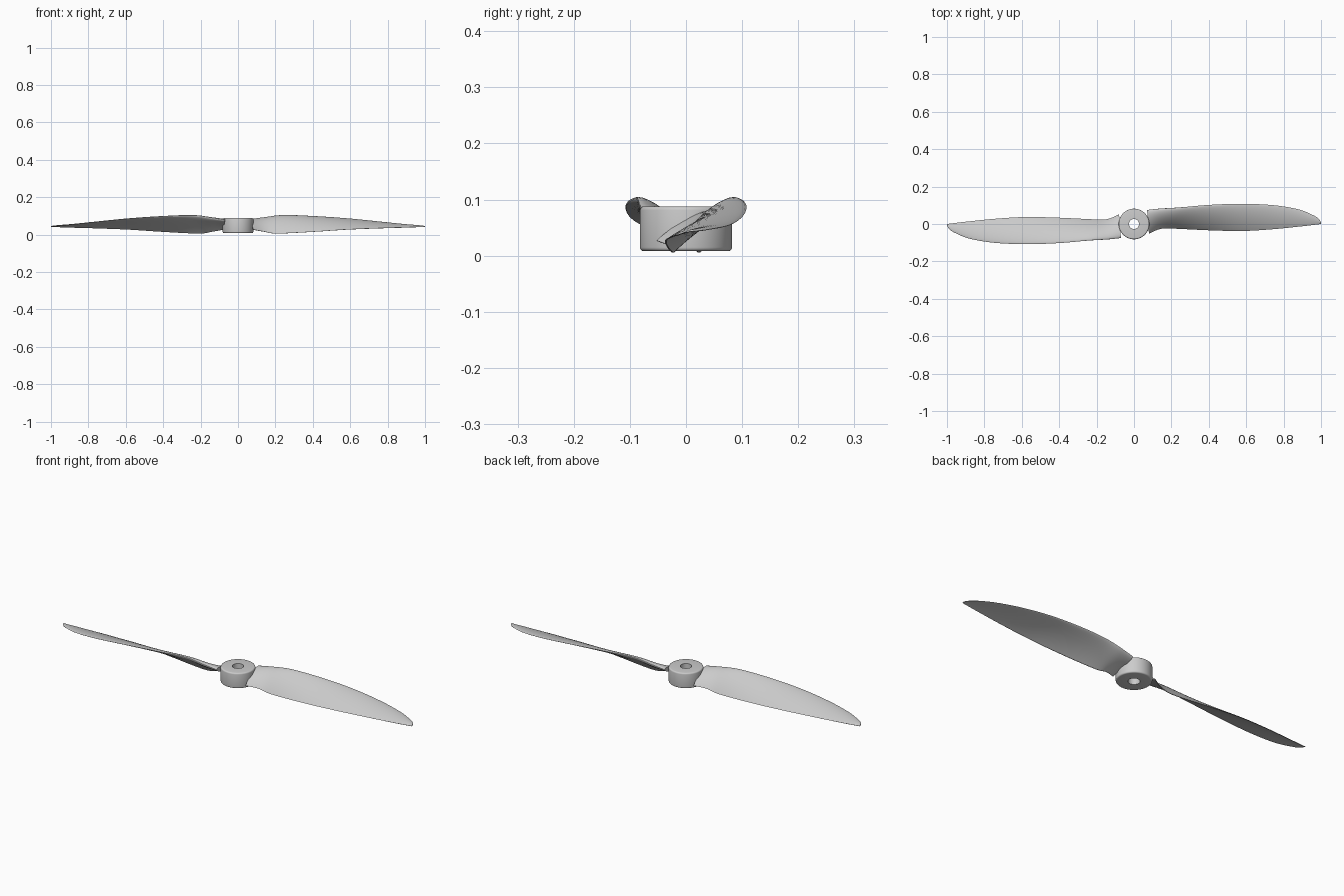
import bpy, bmesh, math
from mathutils import Vector, Matrix

cube = bpy.data.objects.get("Cube")
if cube:
    bpy.data.objects.remove(cube)

grey = bpy.data.materials.new("light grey")
grey.use_nodes = True
shade = (0.6, 0.6, 0.6, 1)
grey.diffuse_color = shade
grey.node_tree.nodes["Principled BSDF"].inputs["Base Color"].default_value = shade


def finish(name, bm, angle):
    """Turn a bmesh into a smooth-shaded object."""
    bmesh.ops.recalc_face_normals(bm, faces=bm.faces)
    mesh = bpy.data.meshes.new(name)
    bm.to_mesh(mesh)
    bm.free()
    mesh.materials.append(grey)
    obj = bpy.data.objects.new(name, mesh)
    bpy.context.collection.objects.link(obj)
    bpy.ops.object.select_all(action="DESELECT")
    obj.select_set(True)
    bpy.context.view_layer.objects.active = obj
    bpy.ops.object.shade_smooth_by_angle(angle=math.radians(angle))
    return obj


def bridge(bm, loops):
    """Skin quads between consecutive closed loops."""
    for a, b in zip(loops, loops[1:]):
        n = len(a)
        for i in range(n):
            j = (i + 1) % n
            bm.faces.new((a[i], a[j], b[j], b[i]))


# Hub: a bored, edge-rounded ring
def build_hub():
    outer, bore, low, high, r = 0.082, 0.027, 0.008, 0.088, 0.007
    profile = [(bore, low)]
    for cz, start in ((low + r, -90), (high - r, 0)):
        for k in range(5):
            a = math.radians(start + k * 22.5)
            profile.append((outer - r + r * math.cos(a), cz + r * math.sin(a)))
    profile.append((bore, high))
    bm = bmesh.new()
    sides = 64
    rings = []
    for s in range(sides):
        a = math.tau * s / sides
        rings.append([bm.verts.new((p * math.cos(a), p * math.sin(a), z)) for p, z in profile])
    bridge(bm, rings + rings[:1])
    finish("hub", bm, 35)


# Blade stations: leading edge x, y, z; trailing edge x, y, z; thickness
STATIONS = [
    (.07, .075, .078, .08, -.052, .026, .024),
    (.14, .082, .09, .14, -.026, .015, .023),
    (.24, .088, .103, .21, -.024, .005, .02),
    (.4, .102, .098, .4, -.033, .014, .015),
    (.58, .108, .086, .58, -.037, .026, .011),
    (.75, .1, .069, .75, -.027, .033, .008),
    (.88, .078, .055, .88, -.014, .037, .006),
    (.96, .046, .048, .96, -.005, .04, .005),
    (.99, .025, .045, .99, -.001, .041, .004),
    (1, .008, .044, 1, 0, .042, .003),
]


def blend(a, b, c, d, t):
    """Smooth curve through b and c."""
    return b + t / 2 * (c - a + t * (2 * a - 5 * b + 4 * c - d + t * (3 * (b - c) + d - a)))


def dense_stations(steps=8):
    last = len(STATIONS) - 1
    for i in range(last):
        near = [STATIONS[min(max(i + k, 0), last)] for k in (-1, 0, 1, 2)]
        for s in range(steps):
            yield [blend(*vals, s / steps) for vals in zip(*near)]
    yield STATIONS[last]


def section(row, n=14):
    """Cambered aerofoil outline around the chord."""
    lead, trail, thick = Vector(row[:3]), Vector(row[3:6]), row[6]
    chord = trail - lead
    up = Vector((0, chord.z, -chord.y)).normalized()
    points = []
    for k in range(2 * n):
        u = (1 - math.cos(math.pi * k / n)) / 2
        side = 1 if k <= n else -1
        half = thick * (1.48 * math.sqrt(u) - .63 * u - 1.76 * u**2 + 1.42 * u**3 - .48 * u**4)
        half += .0008 * math.sin(math.pi * k / n) ** 2 * side + .0006 * u
        camber = .16 * u * (1 - u) * chord.length
        points.append(lead + chord * u + up * (camber + side * half))
    return points


def build_blade(name, turn):
    bm = bmesh.new()
    loops = [[bm.verts.new(p) for p in section(row)] for row in dense_stations()]
    bridge(bm, loops)
    bm.faces.new(loops[0])
    bm.faces.new(loops[-1])
    bm.transform(Matrix.Rotation(turn, 4, "Z"))
    finish(name, bm, 40)


build_hub()
build_blade("left_blade", 0)
build_blade("right_blade", math.pi)
